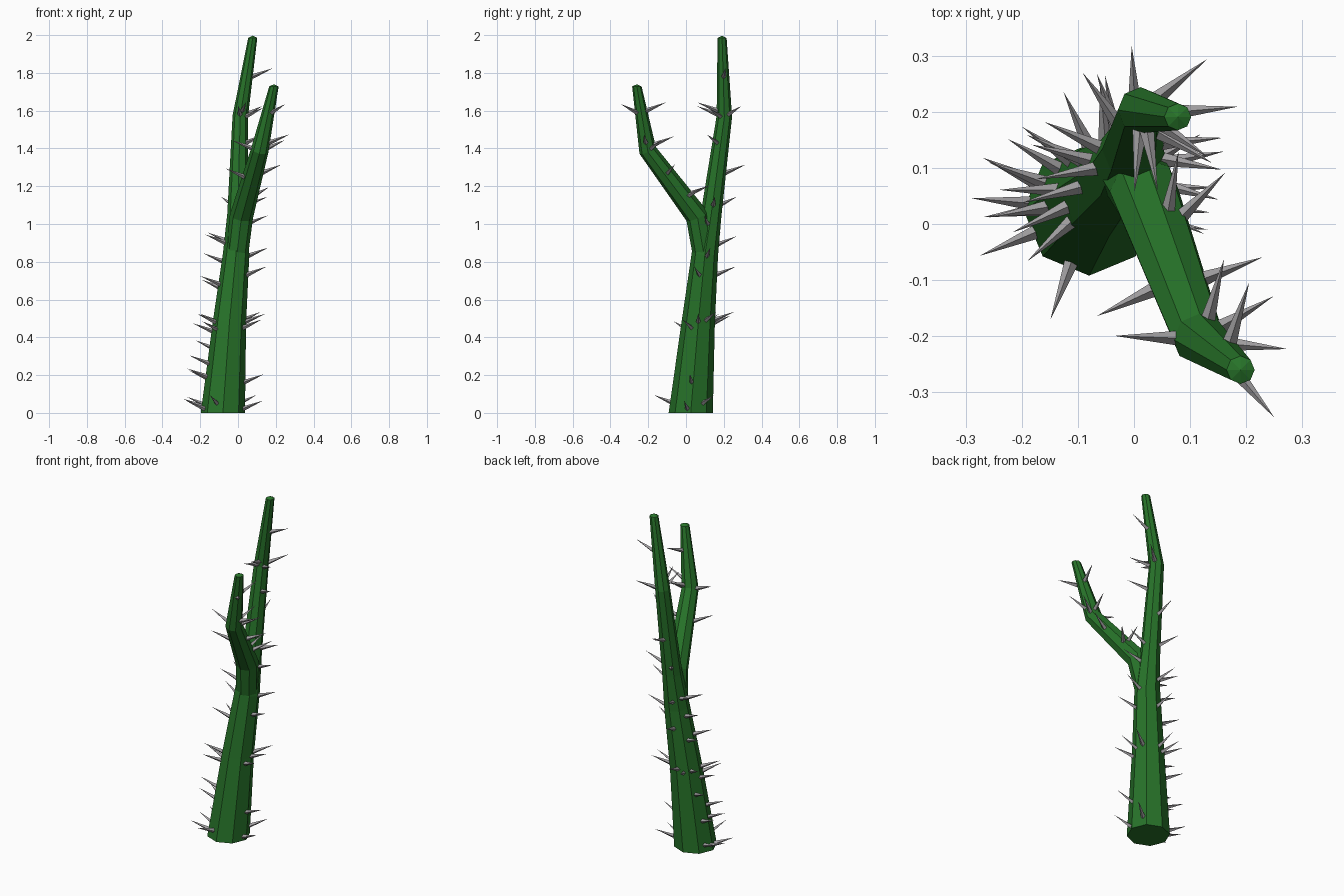
import bpy, bmesh, math
from mathutils import Vector

if "Cube" in bpy.data.objects:
    bpy.data.objects.remove(bpy.data.objects["Cube"])

SIDES = 8


def material(name, color):
    m = bpy.data.materials.new(name)
    m.diffuse_color = (*color, 1)
    m.use_nodes = True
    m.node_tree.nodes["Principled BSDF"].inputs["Base Color"].default_value = m.diffuse_color
    return m


green = material("stem_green", (0.02, 0.17, 0.022))
grey = material("spine_grey", (0.36, 0.35, 0.36))


def finish(bm, name, mat):
    bmesh.ops.recalc_face_normals(bm, faces=bm.faces)
    mesh = bpy.data.meshes.new(name)
    bm.to_mesh(mesh)
    bm.free()
    mesh.materials.append(mat)
    ob = bpy.data.objects.new(name, mesh)
    bpy.context.collection.objects.link(ob)
    return ob


def tube(name, path):
    """Eight-sided tapering limb along (x, y, z, radius) nodes, rounded at the tip."""
    bm = bmesh.new()
    pts = [Vector(p[:3]) for p in path]
    rings = []
    for i, p in enumerate(pts):
        t = Vector((0, 0, 0))
        if i > 0:
            t += (p - pts[i - 1]).normalized()
        if i < len(pts) - 1:
            t += (pts[i + 1] - p).normalized()
        if i in (0, len(pts) - 1):
            t = Vector((0, 0, 1))
        q = Vector((0, 0, 1)).rotation_difference(t.normalized())
        ring = []
        for k in range(SIDES):
            a = 2 * math.pi * k / SIDES
            ring.append(bm.verts.new(p + q @ Vector((math.cos(a), math.sin(a), 0)) * path[i][3]))
        rings.append(ring)
    for a, b in zip(rings, rings[1:]):
        for k in range(SIDES):
            n = (k + 1) % SIDES
            bm.faces.new((a[k], a[n], b[n], b[k]))
    bm.faces.new(rings[0][::-1])
    tip = bm.verts.new(pts[-1] + Vector((0, 0, 0.012)))
    for k in range(SIDES):
        bm.faces.new((rings[-1][k], rings[-1][(k + 1) % SIDES], tip))
    return finish(bm, name, green)


def at_height(path, z):
    for a, b in zip(path, path[1:]):
        if a[2] <= z <= b[2]:
            return Vector(a).lerp(Vector(b), (z - a[2]) / (b[2] - a[2]))
    return Vector(path[-1])


def spines(name, path, spots, length=0.12, radius=0.013):
    """Four-sided spikes pointing outward and slightly up from (height, angle) spots."""
    bm = bmesh.new()
    for z, angle in spots:
        c = at_height(path, z)
        a = math.radians(angle)
        out = Vector((math.cos(a), math.sin(a), 0))
        d = (out + Vector((0, 0, 0.4))).normalized()
        base = Vector(c[:3]) + out * c[3] * 0.88
        side = d.cross(Vector((0, 0, 1))).normalized()
        up = side.cross(d)
        ring = [bm.verts.new(base + v * radius) for v in (side, up, -side, -up)]
        tip = bm.verts.new(base + d * length)
        for k in range(4):
            bm.faces.new((ring[k], ring[(k + 1) % 4], tip))
        bm.faces.new(ring[::-1])
    return finish(bm, name, grey)


# Trunk continuing into the tall limb, and the side branch
trunk_path = [(-0.08, 0.025, 0, 0.117), (-0.045, 0.065, 0.48, 0.088), (-0.01, 0.1, 0.84, 0.07),
              (-0.002, 0.133, 1.05, 0.055), (0.012, 0.203, 1.57, 0.041), (0.078, 0.191, 1.985, 0.024)]
branch_path = [(-0.008, 0.098, 0.82, 0.06), (0.018, 0.06, 1.04, 0.062),
               (0.115, -0.203, 1.39, 0.047), (0.19, -0.26, 1.728, 0.025)]
stem = tube("stem", trunk_path)
branch = tube("branch", branch_path)

# Weld the branch into the trunk
union = stem.modifiers.new("join_branch", "BOOLEAN")
union.operation = "UNION"
union.solver = "EXACT"
union.object = branch
bpy.context.view_layer.objects.active = stem
bpy.ops.object.modifier_apply(modifier=union.name)
bpy.data.objects.remove(branch)

# Spines
spines("trunk_spines", trunk_path, [
    (0.02, 203), (0.03, 175), (0.04, 155), (0.05, 250), (0.02, -10), (0.05, 35),
    (0.16, -5), (0.18, 160), (0.19, 188), (0.26, 190), (0.34, 150), (0.43, 180),
    (0.44, 222), (0.48, 205), (0.48, 145), (0.49, 95), (0.47, 115), (0.48, 0),
    (0.45, -25), (0.49, 30), (0.66, 155), (0.68, 195), (0.73, 100), (0.73, -15),
    (0.80, 165), (0.83, 10), (0.89, 110), (0.90, 190), (0.91, 155), (1.00, -10),
    (1.10, 5), (1.10, 125), (1.27, 93), (1.43, -30), (1.57, -35), (1.58, 38),
    (1.58, -95), (1.60, -80), (1.78, 5)])
spines("branch_spines", branch_path, [
    (1.16, 80), (1.15, 45), (1.25, 205), (1.27, 20), (1.40, 178), (1.42, 75),
    (1.40, 30), (1.43, -5), (1.60, 72), (1.59, -50)])
